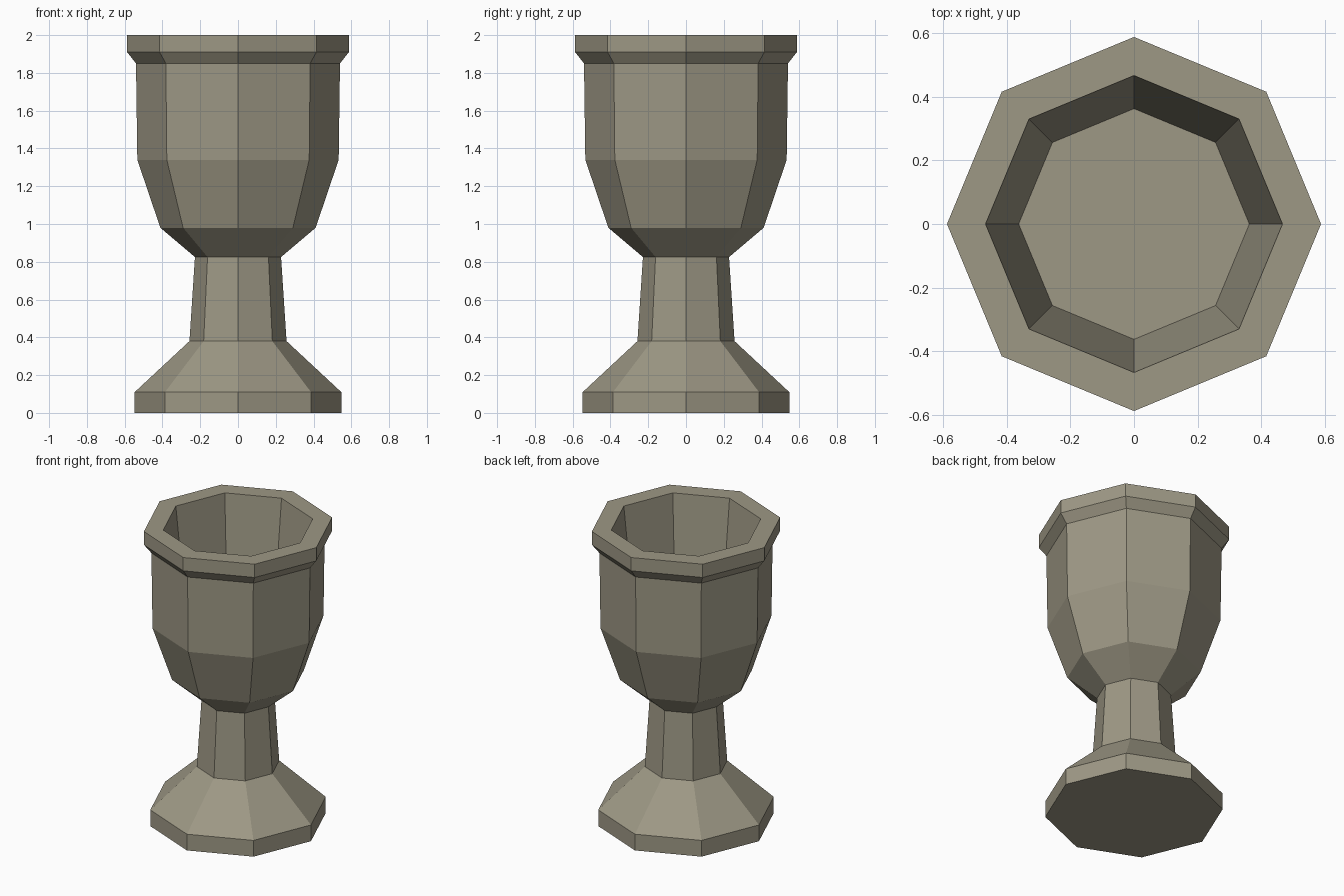
import bpy, bmesh, math

if "Cube" in bpy.data.objects:
    bpy.data.objects.remove(bpy.data.objects["Cube"])

SIDES = 8

stone = bpy.data.materials.new("grey_brown_stone")
stone.diffuse_color = (0.34, 0.315, 0.235, 1)
stone.use_nodes = True
stone.node_tree.nodes["Principled BSDF"].inputs["Base Color"].default_value = stone.diffuse_color

# Goblet profile (radius, height): foot, stem, bowl, rim, then inside down to the bowl floor
profile = [
    (0.547, 0.0), (0.547, 0.11), (0.257, 0.38), (0.228, 0.825),
    (0.411, 0.98), (0.533, 1.34), (0.54, 1.85), (0.587, 1.91), (0.587, 2.0),
    (0.466, 2.0), (0.362, 1.03),
]

bm = bmesh.new()
rings = []
for r, z in profile:
    rings.append([bm.verts.new((r * math.cos(math.tau * i / SIDES),
                                r * math.sin(math.tau * i / SIDES), z))
                  for i in range(SIDES)])

# Flat panels between the rings
for low, high in zip(rings, rings[1:]):
    for i in range(SIDES):
        j = (i + 1) % SIDES
        bm.faces.new((low[i], low[j], high[j], high[i]))

# Underside and bowl floor
bm.faces.new(rings[0][::-1])
bm.faces.new(rings[-1])
bmesh.ops.recalc_face_normals(bm, faces=bm.faces)

mesh = bpy.data.meshes.new("goblet")
bm.to_mesh(mesh)
bm.free()
mesh.materials.append(stone)
goblet = bpy.data.objects.new("goblet", mesh)
bpy.context.collection.objects.link(goblet)
